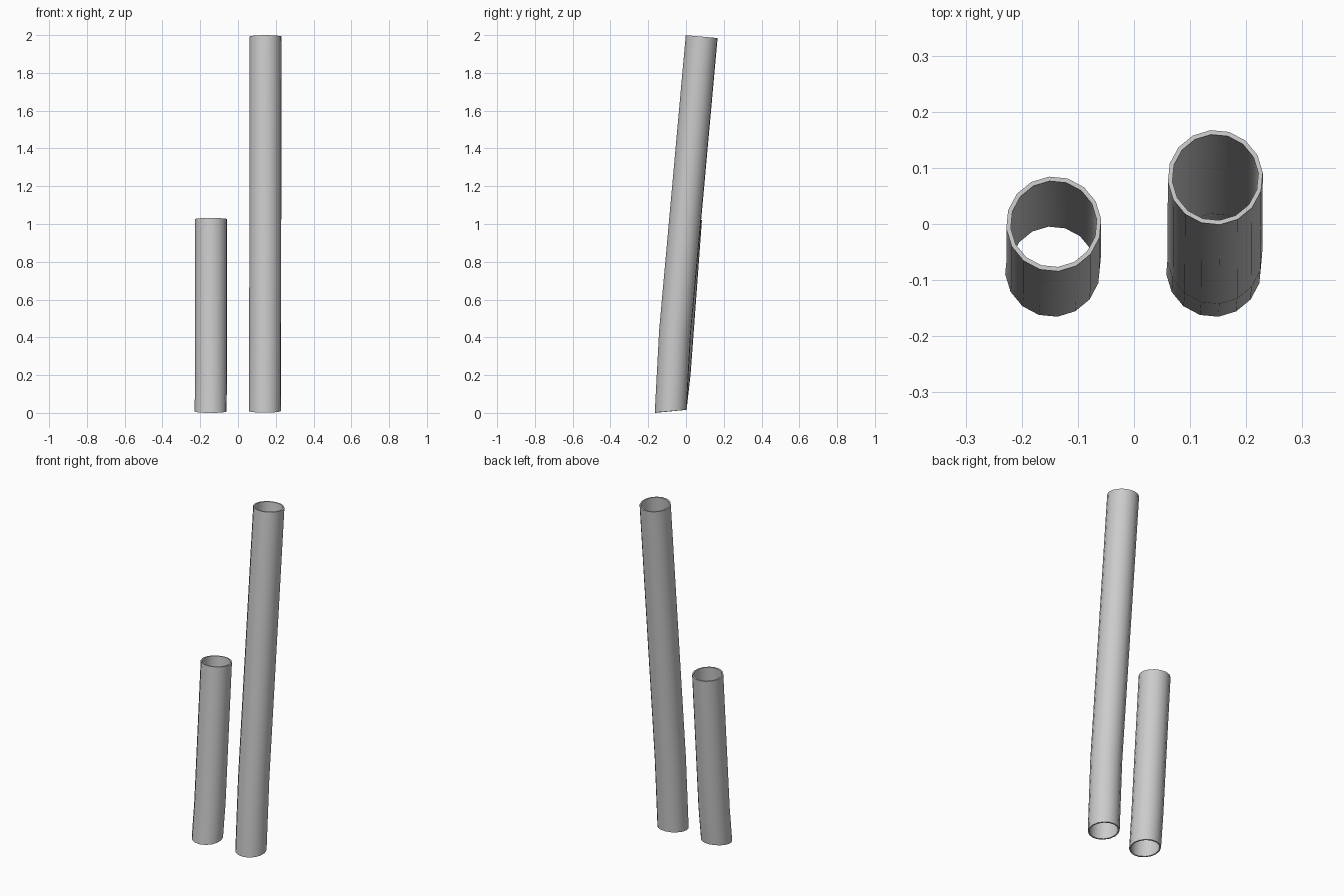
import bpy, bmesh, math
from mathutils import Vector

if "Cube" in bpy.data.objects:
    bpy.data.objects.remove(bpy.data.objects["Cube"])

SIDES, R_OUT, R_IN = 16, 0.085, 0.077


def tube(name, path, tilts):
    """Hollow open tube; each ring is tilted about x by its angle in degrees."""
    bm = bmesh.new()
    loops = []
    for r in (R_OUT, R_IN):
        rings = []
        for c, t in zip(path, tilts):
            t = math.radians(t)
            ring = []
            for i in range(SIDES):
                a = 2 * math.pi * (i + 0.25) / SIDES
                x, y = r * math.cos(a), r * math.sin(a)
                ring.append(bm.verts.new(Vector(c) + Vector((x, y * math.cos(t), y * math.sin(t)))))
            rings.append(ring)
        loops.append(rings)
    # outer wall, both rims and inner wall form one closed strip
    strip = loops[0] + loops[1][::-1]
    for k in range(len(strip)):
        a, b = strip[k], strip[(k + 1) % len(strip)]
        for i in range(SIDES):
            j = (i + 1) % SIDES
            bm.faces.new((a[i], a[j], b[j], b[i]))
    bmesh.ops.recalc_face_normals(bm, faces=bm.faces)
    me = bpy.data.meshes.new(name)
    bm.to_mesh(me)
    bm.free()
    ob = bpy.data.objects.new(name, me)
    bpy.context.collection.objects.link(ob)
    bpy.ops.object.select_all(action='DESELECT')
    bpy.context.view_layer.objects.active = ob
    ob.select_set(True)
    bpy.ops.object.shade_smooth_by_angle(angle=math.radians(35))


# short and tall leaning tubes, each with a slight bend near the foot
tube("short_tube", [(-0.145, -0.081, 0.008), (-0.143, -0.060, 0.21), (-0.143, 0.0, 1.026)], (5.5, -4, -4))
tube("tall_tube", [(0.142, -0.081, 0.009), (0.144, -0.058, 0.43), (0.145, 0.083, 1.992)], (5, -4, -5.2))
